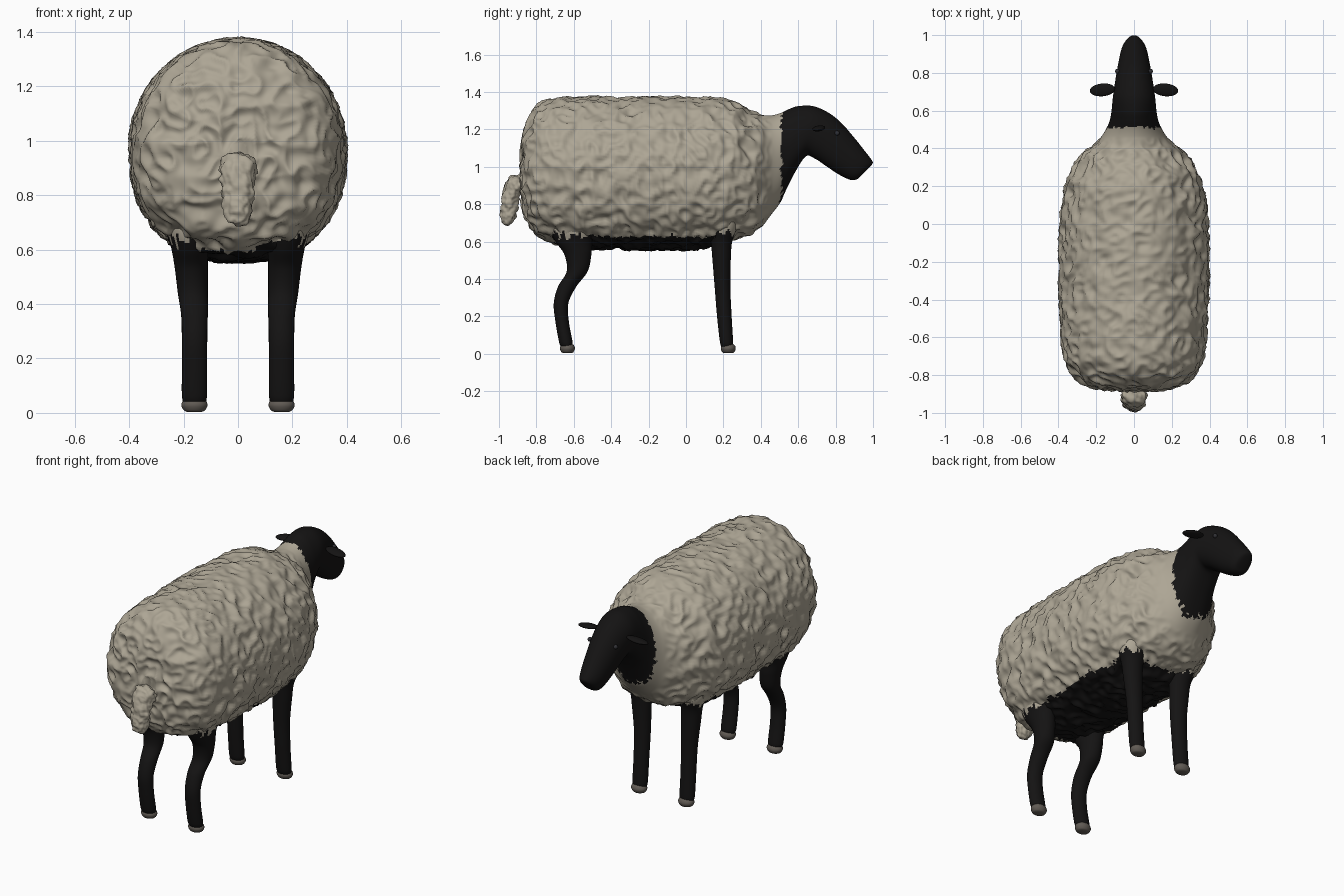
import bpy, bmesh, math
from mathutils import Vector, noise


def material(name, rgb):
    m = bpy.data.materials.new(name)
    m.diffuse_color = (*rgb, 1)
    return m


WOOL = material("wool", (0.42, 0.38, 0.30))
BLACK = material("black_hair", (0.007, 0.0065, 0.0065))
HOOF = material("hoof_horn", (0.12, 0.105, 0.09))
EYE = material("eye_dark", (0.03, 0.03, 0.035))


def spline(keys, step):
    """Catmull-Rom resampling of rings (cx, cy, cz, uy, uz, half_width)."""
    out = []
    for i in range(len(keys) - 1):
        a, b = keys[max(i - 1, 0)], keys[i]
        c, d = keys[i + 1], keys[min(i + 2, len(keys) - 1)]
        n = max(1, round(math.dist(b, c) / step))
        for k in range(n):
            t = k / n
            out.append([0.5 * (2 * q + (r - p) * t + (2 * p - 5 * q + 4 * r - s) * t * t
                               + (3 * q - p - 3 * r + s) * t ** 3)
                        for p, q, r, s in zip(a, b, c, d)])
    out.append(keys[-1])
    return out


def power(v, e):
    return math.copysign(abs(v) ** e, v)


def loft(name, keys, segs, step, mats, pick=None, bump=None, low=1.0):
    """Skin through rings; pick chooses a face material, bump displaces along normals,
    low < 1 squares off the lower half of each ring."""
    bm = bmesh.new()
    rings = []
    for cx, cy, cz, uy, uz, w in spline(keys, step):
        ring = []
        for k in range(segs):
            a = 2 * math.pi * k / segs
            e = low if math.cos(a) < 0 else 1.0
            c, s = power(math.cos(a), e), power(math.sin(a), e)
            ring.append(bm.verts.new((cx + w * s, cy + uy * c, cz + uz * c)))
        rings.append(ring)
    for r, q in zip(rings, rings[1:]):
        for k in range(segs):
            j = (k + 1) % segs
            bm.faces.new((r[k], r[j], q[j], q[k]))
    bm.faces.new(rings[0])
    bm.faces.new(rings[-1])
    bmesh.ops.recalc_face_normals(bm, faces=bm.faces)
    bm.normal_update()
    if bump:
        moved = [v.co + v.normal * bump(v.co) for v in bm.verts]
        for v, co in zip(bm.verts, moved):
            v.co = co
    for f in bm.faces:
        f.smooth = True
        if pick:
            f.material_index = pick(f.calc_center_median())
    me = bpy.data.meshes.new(name)
    bm.to_mesh(me)
    bm.free()
    for m in mats:
        me.materials.append(m)
    ob = bpy.data.objects.new(name, me)
    bpy.context.collection.objects.link(ob)
    return ob


def ellipsoid(name, loc, size, mat, rot=(0, 0, 0)):
    bpy.ops.mesh.primitive_uv_sphere_add(segments=24, ring_count=14, location=loc, rotation=rot)
    ob = bpy.context.object
    ob.name = name
    ob.scale = size
    ob.data.materials.append(mat)
    bpy.ops.object.shade_smooth()
    return ob


def span(yt, zt, yb, zb, w):
    """Ring given by its top and bottom points and half width."""
    return (0, (yt + yb) / 2, (zt + zb) / 2, (yt - yb) / 2, (zt - zb) / 2, w)


def jag(p, amount):
    return amount * noise.noise(Vector((p.x * 45, p.y * 45, p.z * 12)))


# Woolly body running through the neck into the smooth black head
def fleece(p):
    fade = min(1, max(0.0, (0.46 - p.y) / 0.10))
    side = 0.75 + 0.25 * min(1, max(0, (1.36 - p.z) / 0.2))
    big = 1 - 2.4 * abs(noise.noise(p * 9))
    small = 1 - 2.4 * abs(noise.noise(p * 16 + Vector((5, 3, 1))))
    return fade * side * (0.014 * big + 0.014 * small - 0.006)


def body_mat(p):
    if p.y > 0.51 + 0.025 * noise.noise(Vector((p.x * 40, p.y * 8, p.z * 40))):
        return 1
    belly = p.z < 0.628 + jag(p, 0.02) and -0.70 < p.y + jag(p, 0.03) < 0.24
    return 1 if belly else 0


BODY = [(-0.872, 1.0, 0.92, 0.03), (-0.868, 1.13, 0.82, 0.14), (-0.85, 1.23, 0.735, 0.235),
        (-0.81, 1.305, 0.665, 0.30), (-0.74, 1.35, 0.615, 0.345), (-0.6, 1.367, 0.578, 0.375),
        (-0.3, 1.367, 0.568, 0.385), (0.0, 1.367, 0.568, 0.383), (0.17, 1.36, 0.585, 0.36),
        (0.27, 1.335, 0.63, 0.325), (0.35, 1.29, 0.655, 0.28), (0.41, 1.272, 0.695, 0.22),
        (0.46, 1.275, 0.75, 0.175)]
HEAD = [(0.505, 1.287, 0.505, 0.81, 0.147), (0.55, 1.308, 0.53, 0.865, 0.131),
        (0.60, 1.324, 0.58, 0.965, 0.12), (0.68, 1.324, 0.64, 1.055, 0.113),
        (0.76, 1.29, 0.69, 1.043, 0.104), (0.83, 1.235, 0.75, 1.003, 0.094),
        (0.90, 1.155, 0.82, 0.957, 0.081), (0.95, 1.092, 0.88, 0.93, 0.069),
        (0.985, 1.047, 0.912, 0.932, 0.054), (0.999, 1.022, 0.928, 0.945, 0.035),
        (0.985, 1.0, 0.945, 0.96, 0.012)]
loft("body_and_head", [span(y, t, y, b, w) for y, t, b, w in BODY] + [span(*k) for k in HEAD],
     180, 0.010, [WOOL, BLACK], body_mat, fleece, 0.86)

# Short woolly tail
loft("tail", [(0, -0.855, 0.90, 0.015, 0.03, 0.04), (0, -0.885, 0.91, -0.02, 0.042, 0.058),
              (0, -0.91, 0.90, -0.035, 0.042, 0.064), (0, -0.935, 0.85, -0.04, 0.015, 0.060),
              (0, -0.945, 0.79, -0.041, 0.0, 0.054), (0, -0.95, 0.73, -0.038, -0.005, 0.048),
              (0, -0.955, 0.70, -0.028, -0.004, 0.033), (0, -0.955, 0.693, -0.005, 0, 0.006)],
     56, 0.007, [WOOL], bump=lambda p: 0.010 * noise.noise(p * 30) + 0.008 * noise.noise(p * 60) + 0.003)


# Legs, hooves, ears and eyes on both sides
def leg_mat(p):
    return 1 if p.z > 0.64 + jag(p, 0.06) else 0


# Columns: x, y, z, depth radius, width radius
FRONT = [(0.17, 0.19, 0.80, 0.08, 0.08), (0.18, 0.195, 0.68, 0.076, 0.078),
         (0.172, 0.19, 0.60, 0.057, 0.064), (0.168, 0.19, 0.52, 0.05, 0.058),
         (0.16, 0.195, 0.36, 0.042, 0.049), (0.16, 0.205, 0.2, 0.039, 0.046),
         (0.16, 0.217, 0.06, 0.035, 0.046), (0.16, 0.22, 0.035, 0.028, 0.036)]
HIND = [(0.17, -0.60, 0.80, 0.13, 0.09), (0.178, -0.605, 0.67, 0.12, 0.084),
        (0.176, -0.60, 0.60, 0.098, 0.068), (0.172, -0.578, 0.53, 0.072, 0.06),
        (0.166, -0.582, 0.44, 0.056, 0.055), (0.16, -0.635, 0.36, 0.049, 0.049),
        (0.16, -0.668, 0.27, 0.039, 0.046), (0.16, -0.662, 0.17, 0.036, 0.046),
        (0.16, -0.642, 0.06, 0.036, 0.046), (0.16, -0.638, 0.035, 0.028, 0.036)]

for s, side in ((-1, "left"), (1, "right")):
    for part, rows, foot in (("front", FRONT, 0.226), ("hind", HIND, -0.634)):
        loft(f"{part}_leg_{side}", [(s * x, y, z, ry, 0, rx) for x, y, z, ry, rx in rows],
             48, 0.010, [BLACK, WOOL], leg_mat)
        loft(f"{part}_hoof_{side}", [(s * 0.16, foot, z, r, 0, r * 1.2) for z, r in
             ((0.003, 0.020), (0.009, 0.032), (0.028, 0.040), (0.046, 0.034), (0.056, 0.018))],
             32, 0.004, [HOOF])
    ellipsoid(f"ear_{side}", (s * 0.167, 0.71, 1.205), (0.068, 0.034, 0.014), BLACK,
              (0.1, s * 0.12, s * -0.1))
    ellipsoid(f"eye_{side}", (s * 0.088, 0.808, 1.18), (0.012, 0.013, 0.013), EYE)
